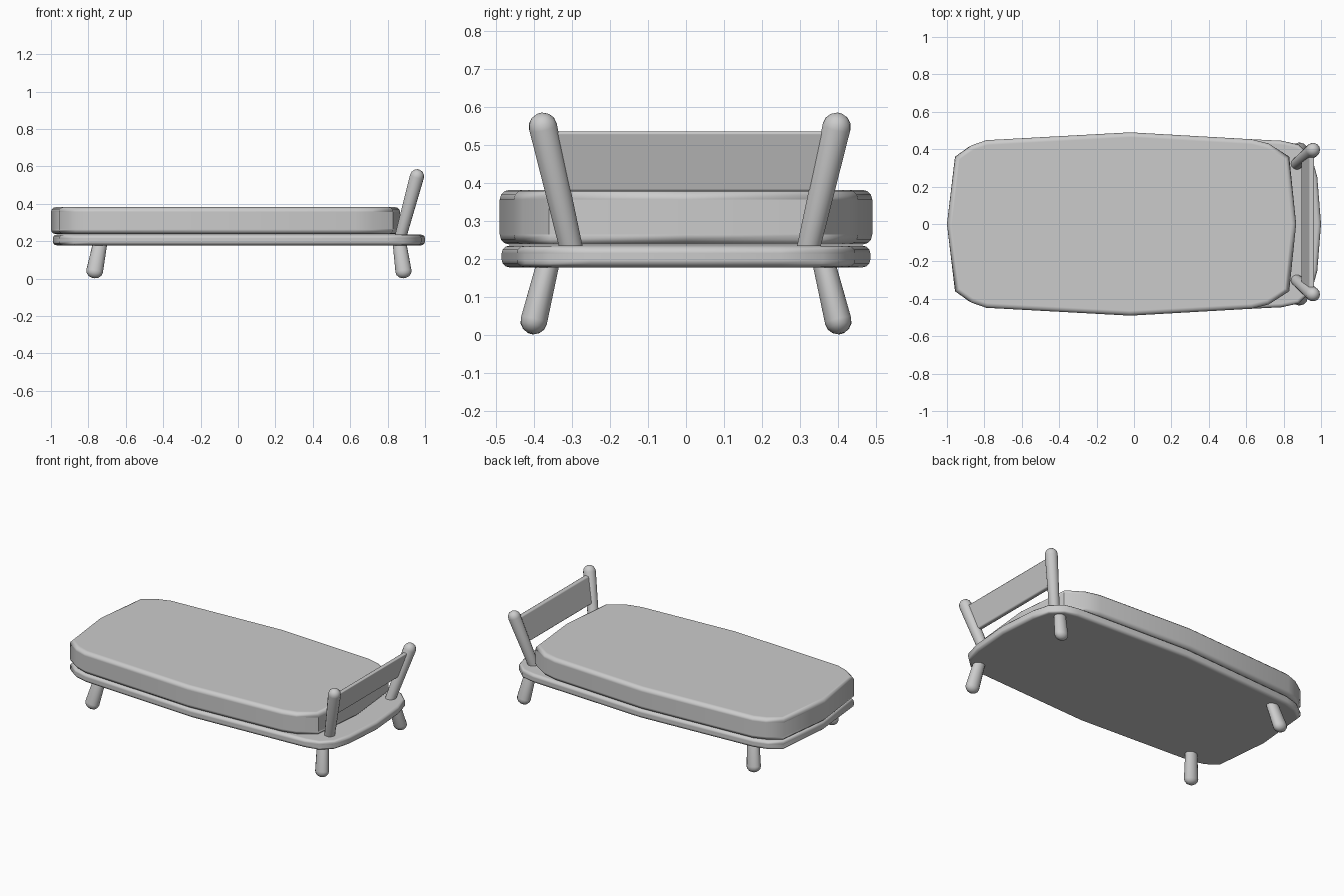
import bpy, bmesh
from math import sin, cos, pi, radians
from mathutils import Vector

if "Cube" in bpy.data.objects:
    bpy.data.objects.remove(bpy.data.objects["Cube"])


def finish(name, bm):
    bmesh.ops.recalc_face_normals(bm, faces=bm.faces[:])
    mesh = bpy.data.meshes.new(name)
    bm.to_mesh(mesh)
    bm.free()
    obj = bpy.data.objects.new(name, mesh)
    bpy.context.collection.objects.link(obj)
    bpy.ops.object.select_all(action='DESELECT')
    obj.select_set(True)
    bpy.context.view_layer.objects.active = obj
    bpy.ops.object.shade_smooth_by_angle(angle=radians(50))
    return obj


def soften(obj, width, segments=3):
    mod = obj.modifiers.new("soft_edges", 'BEVEL')
    mod.width = width
    mod.segments = segments
    mod.limit_method = 'ANGLE'
    mod.angle_limit = radians(55)
    mod.harden_normals = True


def slab(name, half, z0, z1, width):
    """Extrude an outline given for y >= 0 and mirrored to y < 0."""
    outline = half + [(x, -y) for x, y in reversed(half) if y > 0]
    bm = bmesh.new()
    face = bm.faces.new([bm.verts.new((x, y, z0)) for x, y in outline])
    ext = bmesh.ops.extrude_face_region(bm, geom=[face])
    top = [g for g in ext["geom"] if isinstance(g, bmesh.types.BMVert)]
    bmesh.ops.translate(bm, vec=(0, 0, z1 - z0), verts=top)
    soften(finish(name, bm), width)


def rod(name, start, tip, r_start, r_tip, sides=14, widen=1.0):
    """Tapered rod with a domed tip; tip is the centre of the dome."""
    start, tip = Vector(start), Vector(tip)
    axis = (tip - start).normalized()
    u = (Vector((1, 0, 0)) - axis * axis.x).normalized()
    v = axis.cross(u)
    rings = [(start, r_start), (tip, r_tip)]
    rings += [(tip + axis * r_tip * sin(a), r_tip * cos(a))
              for a in (radians(25), radians(50), radians(75))]
    bm = bmesh.new()
    loops = [[bm.verts.new(c + u * (r * widen * cos(2 * pi * i / sides))
                           + v * (r * sin(2 * pi * i / sides)))
              for i in range(sides)] for c, r in rings]
    for a, b in zip(loops, loops[1:]):
        for i in range(sides):
            j = (i + 1) % sides
            bm.faces.new((a[i], a[j], b[j], b[i]))
    bm.faces.new(loops[0])
    bm.faces.new(loops[-1])
    finish(name, bm)


# bed platform
slab("platform", [(-0.99, 0), (-0.955, 0.36), (-0.88, 0.415), (-0.79, 0.44),
                  (0, 0.485), (0.79, 0.445), (0.88, 0.425), (0.95, 0.36),
                  (0.98, 0.25), (1.0, 0)], 0.178, 0.235, 0.02)

# mattress
slab("mattress", [(-1.0, 0), (-0.957, 0.36), (-0.87, 0.42), (-0.79, 0.448),
                  (-0.02, 0.49), (0.63, 0.453), (0.72, 0.43), (0.83, 0.36),
                  (0.867, 0)], 0.238, 0.382, 0.026)

# splayed legs and headboard posts
for side, label in ((-1, "front"), (1, "back")):
    rod(label + "_foot_leg", (-0.735, side * 0.36, 0.2),
        (-0.767, side * 0.4, 0.038), 0.03, 0.036, widen=1.25)
    rod(label + "_head_leg", (0.862, side * 0.36, 0.2),
        (0.885, side * 0.4, 0.038), 0.03, 0.036, widen=1.2)
    rod(label + "_post", (0.868, 0.01 + side * 0.31, 0.22),
        (0.957, 0.01 + side * 0.386, 0.547), 0.031, 0.038)

# tilted headboard panel, narrower at the bottom to follow the posts
bm = bmesh.new()
bmesh.ops.create_cube(bm, size=1)
for vert in bm.verts:
    up = vert.co.z
    vert.co = (0.929 + up * 0.045 + vert.co.x * 0.028,
               0.01 + vert.co.y * 2 * (0.364 + up * 0.036),
               0.456 + up * 0.158)
soften(finish("headboard_panel", bm), 0.008, 2)
